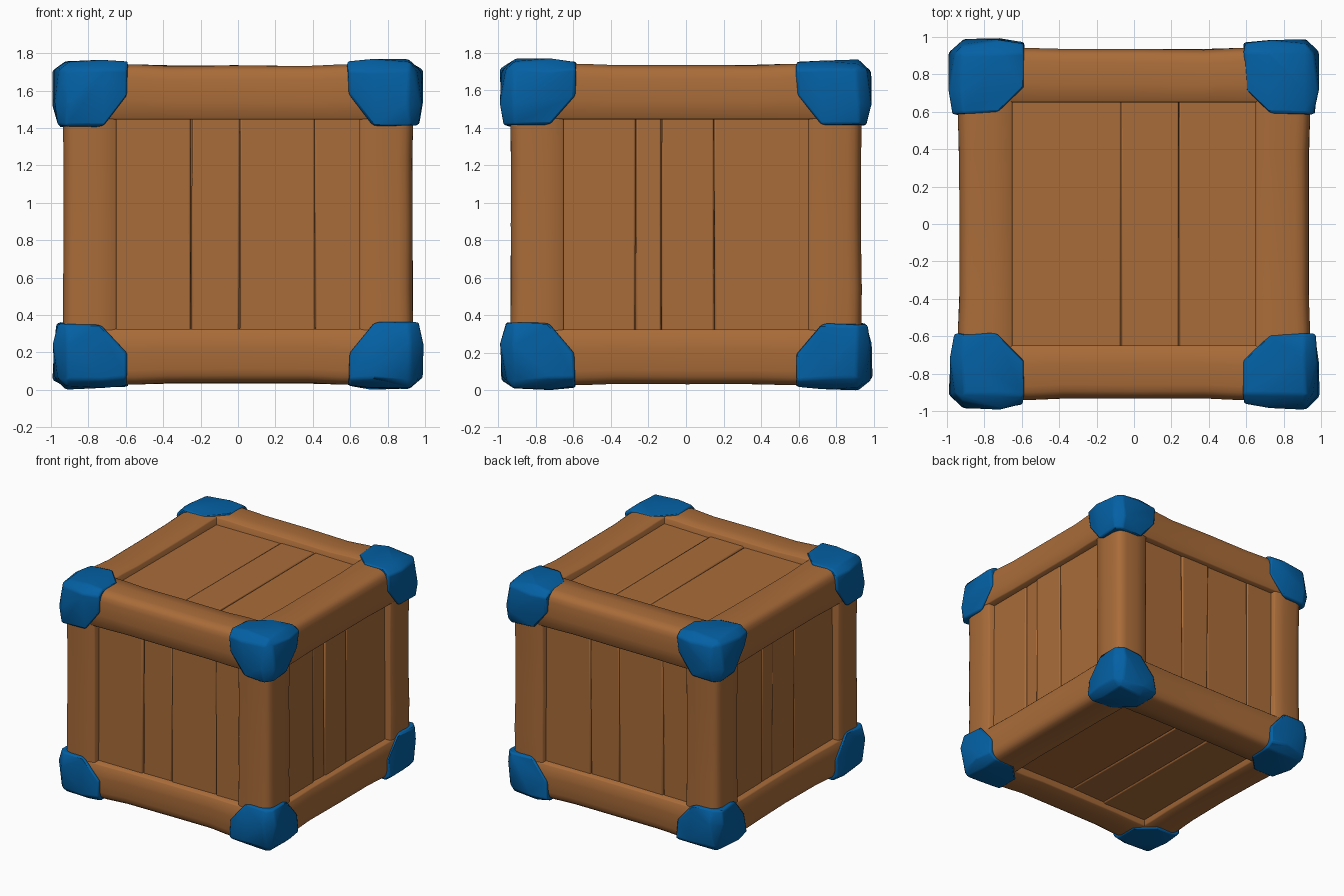
import bpy, bmesh, math, random
from mathutils import Vector
from itertools import product

if "Cube" in bpy.data.objects:
    bpy.data.objects.remove(bpy.data.objects["Cube"])

random.seed(4)
CENTRE = Vector((0, 0, 0.884))


def material(name, rgb):
    m = bpy.data.materials.new(name)
    m.diffuse_color = (*rgb, 1)
    m.use_nodes = True
    m.node_tree.nodes["Principled BSDF"].inputs["Base Color"].default_value = m.diffuse_color
    return m


WOOD = material("brown wood", (0.40, 0.150, 0.041))
BLUE = material("blue metal", (0.001, 0.117, 0.37))


def finish(bm, name, mat, bevel=0, angle=35):
    bmesh.ops.recalc_face_normals(bm, faces=bm.faces[:])
    bmesh.ops.translate(bm, verts=bm.verts[:], vec=CENTRE)
    me = bpy.data.meshes.new(name)
    bm.to_mesh(me)
    bm.free()
    me.materials.append(mat)
    me.shade_smooth()
    me.set_sharp_from_angle(angle=math.radians(angle))
    ob = bpy.data.objects.new(name, me)
    bpy.context.collection.objects.link(ob)
    if bevel:
        b = ob.modifiers.new("soft edges", "BEVEL")
        b.width, b.segments = bevel, 2
        b.limit_method, b.angle_limit = "ANGLE", math.radians(30)
    return ob


# Frame beams along all twelve edges: flat sides, rounded outer edge, crisp inner edge
OUTER = (0.935, 0.935, 0.85)
WIDTH = (0.285, 0.285, 0.29)
HALF = [(1.0, 0.14), (1.0, 0.014), (0.97, 0.006), (0.65, 0.001), (0.26, 0.0),
        (0.14, 0.010)]  # share of the beam width, inset from the outer face


def beam(k, su, sv):
    i, j = (k + 1) % 3, (k + 2) % 3
    wi, wj = WIDTH[i], WIDTH[j]
    profile = [(f * wi, d) for f, d in HALF] + [(0.022, 0.022)]
    profile += [(d, f * wj) for f, d in reversed(HALF)] + [(wi, wj)]
    length = OUTER[k] - 0.04
    bm = bmesh.new()
    rings = []
    for t in (-1, -0.62, -0.42, 0, 0.42, 0.62, 1):
        # level beams swell a little where they enter the corner caps
        flare = random.uniform(-0.004, 0.002)
        if abs(t) > 0.6:
            flare = 0.0 if k == 2 else 0.006
        ring = []
        for a, b in profile:
            p = [0, 0, 0]
            p[k] = t * length
            p[i] = su * (OUTER[i] - a + (flare if a < 0.2 else 0))
            p[j] = sv * (OUTER[j] - b + (flare if b < 0.2 else 0))
            ring.append(bm.verts.new(p))
        rings.append(ring)
    n = len(profile)
    for r, s in zip(rings, rings[1:]):
        for q in range(n):
            bm.faces.new((r[q], r[(q + 1) % n], s[(q + 1) % n], s[q]))
    bm.faces.new(rings[0])
    bm.faces.new(rings[-1])
    finish(bm, "frame_beam", WOOD, angle=50)


for k, su, sv in product(range(3), (-1, 1), (-1, 1)):
    beam(k, su, sv)


# Recessed planks: outward axis, plank width axis, plank length axis
def planks(name, out, wide, along, side, joints):
    face = OUTER[out] - 0.058
    gap = 0.001
    for lo, hi in zip(joints, joints[1:]):
        bm = bmesh.new()
        bmesh.ops.create_cube(bm, size=2)
        depth = random.uniform(-0.008, 0.006)
        for v in bm.verts:
            w, l, o = v.co
            p = [0, 0, 0]
            p[wide] = (hi - gap if w > 0 else lo + gap)
            p[wide] += random.uniform(-0.004, 0.004)
            p[along] = l * (OUTER[along] - 0.18)
            p[out] = side * (face + depth + random.uniform(-0.006, 0.006) if o > 0 else face - 0.09)
            v.co = p
        finish(bm, name, WOOD, bevel=0.01)


planks("front_plank", 1, 0, 2, -1, (-0.75, -0.25, 0.01, 0.41, 0.75))
planks("back_plank", 1, 0, 2, 1, (-0.75, -0.41, -0.01, 0.25, 0.75))
planks("right_plank", 0, 1, 2, 1, (-0.75, -0.27, -0.13, 0.15, 0.75))
planks("left_plank", 0, 1, 2, -1, (-0.75, -0.15, 0.13, 0.27, 0.75))
planks("top_plank", 2, 0, 1, 1, (-0.75, -0.07, 0.24, 0.75))
planks("bottom_plank", 2, 0, 1, -1, (-0.75, -0.24, 0.07, 0.75))

# Solid core behind the plank joints
core = bmesh.new()
bmesh.ops.create_cube(core, size=2)
for v in core.verts:
    v.co = [c * (h - 0.085) for c, h in zip(v.co, OUTER)]
finish(core, "crate_core", WOOD)

# Blue corner caps: hull of insets measured from the outer corner
REF = (1.0, 1.0, 0.884)
REACH = (0.41, 0.41, 0.355)
CUT = (0.28, 0.28, 0.20)
ROUND = (0.085, 0.085, 0.06)
SHALLOW = (1, 1, 0.5)


def corner(signs):
    pts = []
    for k in range(3):
        i, j = (k + 1) % 3, (k + 2) % 3

        def add(a, da, b, db, inset):
            p = [0, 0, 0]
            p[a], p[b], p[k] = da, db, inset * SHALLOW[k]
            pts.append(p)

        # each face leans in at the tip and bulges towards its far edge
        add(i, ROUND[i], j, ROUND[j], 0.042)
        for a, b in ((i, j), (j, i)):
            add(a, 0.7 * REACH[a], b, ROUND[b], 0.014)
            add(a, REACH[a], b, ROUND[b], 0.035)
            add(a, REACH[a], b, CUT[b], 0.048)
    bm = bmesh.new()
    for p in pts:
        bm.verts.new([s * (r - c + random.uniform(-0.008, 0.008))
                      for s, r, c in zip(signs, REF, p)])
    bmesh.ops.convex_hull(bm, input=bm.verts[:])
    loose = [v for v in bm.verts if not v.link_faces]
    bmesh.ops.delete(bm, geom=loose, context="VERTS")
    bmesh.ops.dissolve_limit(bm, angle_limit=math.radians(4),
                             verts=bm.verts[:], edges=bm.edges[:])
    finish(bm, "corner_cap", BLUE, bevel=0.014, angle=60)


for signs in product((-1, 1), repeat=3):
    corner(signs)
